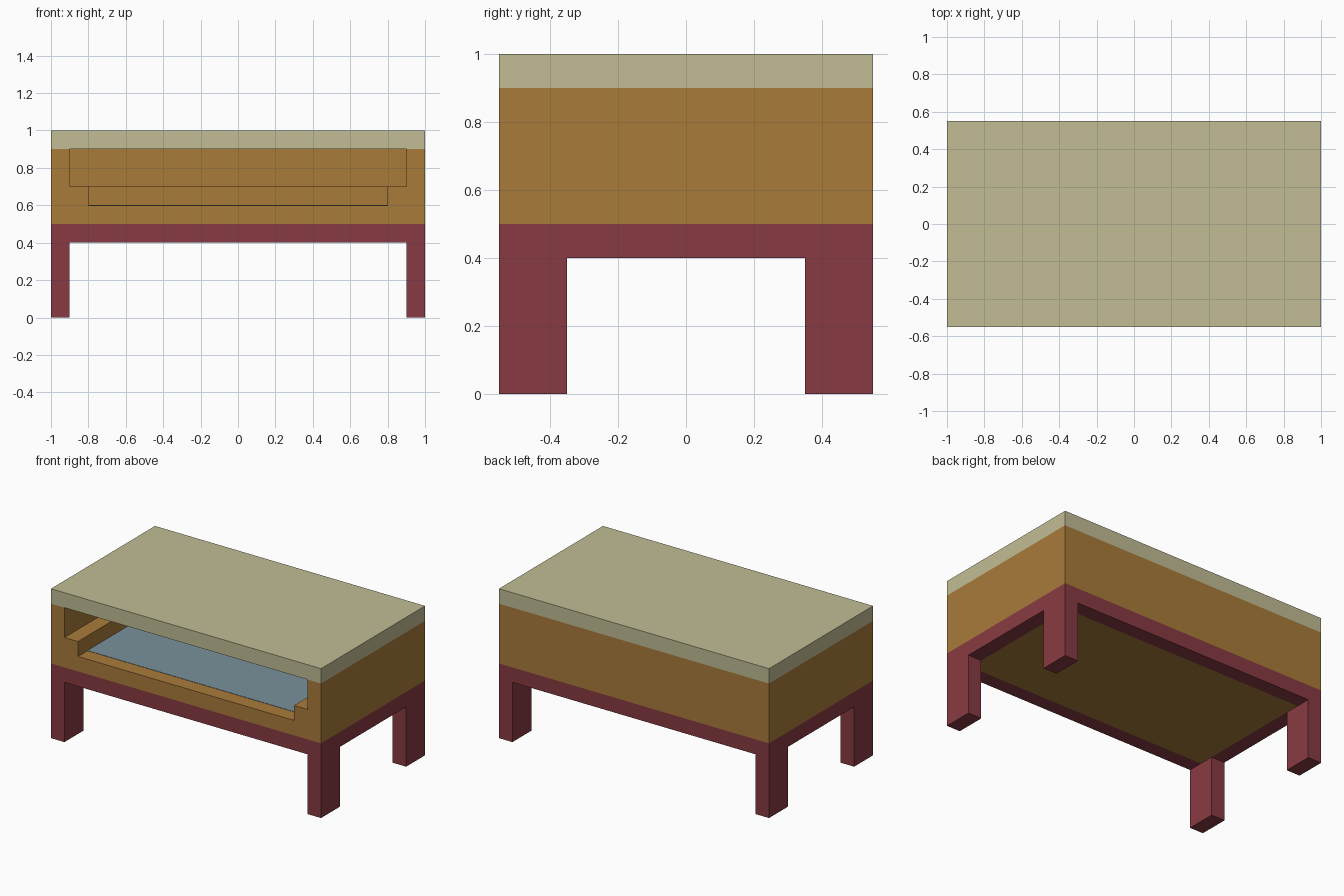
import bpy

cube = bpy.data.objects.get("Cube")
if cube:
    bpy.data.objects.remove(cube, do_unlink=True)


def linear(c):
    c /= 255
    return c / 12.92 if c <= 0.04045 else ((c + 0.055) / 1.055) ** 2.4


def material(name, r, g, b):
    m = bpy.data.materials.new(name)
    m.use_nodes = True
    colour = (linear(r), linear(g), linear(b), 1)
    m.diffuse_color = colour
    m.node_tree.nodes["Principled BSDF"].inputs["Base Color"].default_value = colour
    return m


cream = material("cream", 193, 188, 149)
wood = material("orange_wood", 169, 123, 58)
red = material("dark_red", 136, 58, 66)
blue = material("grey_blue", 122, 146, 155)


def box(name, x, y, z, mat=None):
    """Box from (min, max) ranges on each axis."""
    bpy.ops.mesh.primitive_cube_add(size=1)
    ob = bpy.context.object
    ob.name = name
    for v in ob.data.vertices:
        v.co = [r[0] if c < 0 else r[1] for c, r in zip(v.co, (x, y, z))]
    if mat:
        ob.data.materials.append(mat)
    return ob


def carve(ob, *ranges):
    """Cut boxes out of an object and remove the cutters."""
    for r in ranges:
        cutter = box("cutter", *r)
        cutter.hide_render = True
        mod = ob.modifiers.new("cut", 'BOOLEAN')
        mod.operation = 'DIFFERENCE'
        mod.solver = 'EXACT'
        mod.object = cutter
        bpy.context.view_layer.objects.active = ob
        bpy.ops.object.modifier_apply(modifier=mod.name)
        bpy.data.objects.remove(cutter, do_unlink=True)


X, Y = (-1, 1), (-0.55, 0.55)

# Lid
box("top_slab", X, Y, (0.9, 1.0), cream)

# Cabinet body with a stepped recess open at the front
body = box("cabinet_body", X, Y, (0.5, 0.9), wood)
carve(body,
      ((-0.9, 0.9), (-0.7, 0.45), (0.7, 1.1)),
      ((-0.8, 0.8), (-0.7, 0.35), (0.6, 1.0)))

# Coloured panel on the recess floor
box("floor_panel", (-0.8, 0.8), (-0.45, 0.35), (0.598, 0.602), blue)

# Legs and apron in one frame
frame = box("leg_frame", X, Y, (0, 0.5), red)
carve(frame,
      ((-0.9, 0.9), (-0.8, 0.8), (-0.2, 0.4)),
      ((-1.3, 1.3), (-0.35, 0.35), (-0.2, 0.4)),
      ((-0.9, 0.9), (-0.45, 0.45), (0.3, 0.7)))

# Board closing the underside
box("bottom_board", (-0.9, 0.9), (-0.45, 0.45), (0.4, 0.5), wood)
